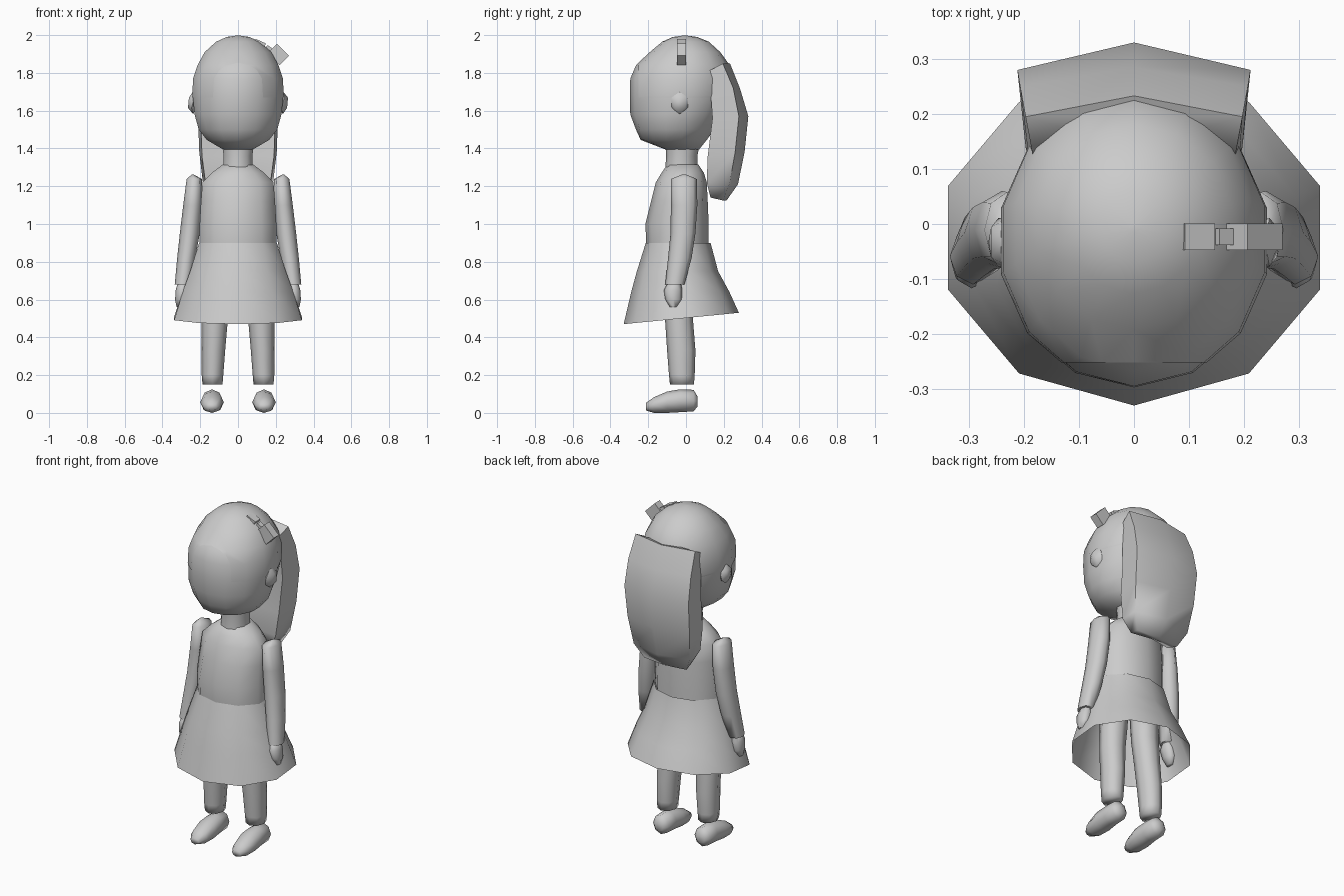
import bpy, bmesh, math
from mathutils import Matrix, Vector

if "Cube" in bpy.data.objects:
    bpy.data.objects.remove(bpy.data.objects["Cube"])

grey = bpy.data.materials.new("plain grey")
grey.use_nodes = True
COLOUR = (0.6, 0.6, 0.6, 1)
grey.diffuse_color = COLOUR
grey.node_tree.nodes["Principled BSDF"].inputs["Base Color"].default_value = COLOUR


def finish(bm, name, angle):
    bmesh.ops.recalc_face_normals(bm, faces=bm.faces)
    mesh = bpy.data.meshes.new(name)
    bm.to_mesh(mesh)
    bm.free()
    mesh.materials.append(grey)
    obj = bpy.data.objects.new(name, mesh)
    bpy.context.collection.objects.link(obj)
    bpy.ops.object.select_all(action='DESELECT')
    obj.select_set(True)
    bpy.context.view_layer.objects.active = obj
    if angle:
        bpy.ops.object.shade_smooth_by_angle(angle=math.radians(angle))
    return obj


def loft(name, rings, n=10, closed=True, tilt=0, angle=75):
    """Skin rings given as (z, x_min, x_max, y_front, y_back); tilt lifts the last ring's back."""
    bm = bmesh.new()
    peak = max(abs(math.sin(2 * math.pi * k / n)) for k in range(n))
    loops = []
    for i, (z, x0, x1, y0, y1) in enumerate(rings):
        slope = tilt if i == len(rings) - 1 else 0
        loop = []
        for k in range(n):
            a = 2 * math.pi * k / n
            x = (x0 + x1) / 2 + (x1 - x0) / 2 * math.sin(a) / peak
            y = (y0 + y1) / 2 - (y1 - y0) / 2 * math.cos(a)
            loop.append(bm.verts.new((x, y, z - slope * math.cos(a))))
        loops.append(loop)
    for a, b in zip(loops, loops[1:]):
        for k in range(n):
            bm.faces.new((a[k], a[(k + 1) % n], b[(k + 1) % n], b[k]))
    if closed:
        bm.faces.new(loops[0])
        bm.faces.new(loops[-1])
    return finish(bm, name, angle)


def centred(rows):
    return [(z, -x, x, y0, y1) for z, x, y0, y1 in rows]


def box(name, centre, size, tilt):
    bm = bmesh.new()
    bmesh.ops.create_cube(bm, size=1)
    bm.transform(Matrix.Translation(centre) @ Matrix.Rotation(math.radians(tilt), 4, 'Y')
                 @ Matrix.Diagonal((*size, 1)))
    finish(bm, name, 0)


# Head and neck
head = loft("head", centred([
    (1.395, 0.08, -0.11, 0.07), (1.445, 0.165, -0.24, 0.11), (1.50, 0.208, -0.265, 0.15),
    (1.58, 0.23, -0.295, 0.195), (1.68, 0.24, -0.297, 0.235), (1.77, 0.236, -0.295, 0.24),
    (1.84, 0.213, -0.265, 0.23), (1.91, 0.175, -0.19, 0.18), (1.965, 0.115, -0.125, 0.12),
    (1.99, 0.06, -0.07, 0.06), (1.998, 0.008, -0.015, 0.0)]), 14)
loft("neck", centred([(1.29, 0.078, -0.11, 0.06), (1.36, 0.076, -0.105, 0.06),
                      (1.43, 0.085, -0.11, 0.075)]))

# Thin cap of hair over the crown and the back of the head
bm = bmesh.new()
bm.from_mesh(head.data)
for normal in ((0, 0, 1), (0, 1, 0)):
    bmesh.ops.bisect_plane(bm, geom=bm.verts[:] + bm.edges[:] + bm.faces[:],
                           plane_co=(0, -0.25, 1.67), plane_no=normal, clear_inner=True)
for v in bm.verts:
    v.co.x *= 1.008
    v.co.y *= 1.008
finish(bm, "hair_cap", 75)

# Long hair hanging behind the head: a ridged slab, wide at the back
bm = bmesh.new()
hair_rows = [  # z front, z back, half width, y front, y side, y ridge
    (1.81, 1.85, 0.197, 0.12, 0.195, 0.233), (1.70, 1.72, 0.207, 0.13, 0.25, 0.285),
    (1.56, 1.57, 0.212, 0.14, 0.28, 0.33), (1.36, 1.38, 0.205, 0.115, 0.26, 0.31),
    (1.22, 1.21, 0.185, 0.11, 0.23, 0.275), (1.14, 1.125, 0.14, 0.13, 0.195, 0.215)]
loops = []
for zf, zb, w, yf, ys, yr in hair_rows:
    outline = [(-w * 0.93, yf, zf), (-w, ys, zb), (0, yr, zb), (w, ys, zb),
               (w * 0.93, yf, zf), (0, yf + 0.02, zf)]
    loops.append([bm.verts.new(p) for p in outline])
for a, b in zip(loops, loops[1:]):
    for k in range(len(a)):
        j = (k + 1) % len(a)
        bm.faces.new((a[k], a[j], b[j], b[k]))
bm.faces.new(loops[0])
bm.faces.new(loops[-1])
finish(bm, "long_hair", 80)

# Bow on the left of the crown
box("bow_outer_wing", (0.213, -0.023, 1.898), (0.09, 0.048, 0.072), 45)
box("bow_inner_wing", (0.113, -0.023, 1.952), (0.06, 0.048, 0.035), 24)
box("bow_knot", (0.16, -0.023, 1.926), (0.03, 0.03, 0.03), 33)

# Dress
loft("bodice", centred([(0.89, 0.203, -0.21, 0.12), (1.0, 0.203, -0.215, 0.12),
                        (1.12, 0.196, -0.185, 0.115), (1.22, 0.188, -0.16, 0.11),
                        (1.27, 0.14, -0.13, 0.095), (1.315, 0.08, -0.10, 0.065)]))
loft("skirt", centred([(0.90, 0.206, -0.213, 0.13), (0.75, 0.253, -0.26, 0.17),
                       (0.64, 0.293, -0.29, 0.23), (0.50, 0.338, -0.33, 0.28)]),
     closed=False, tilt=0.03)

# Paired parts, mirrored through the sign of x
for side, s in (("left", 1), ("right", -1)):
    def paired(rows):
        return [(z, s * a, s * b, y0, y1) for z, a, b, y0, y1 in rows]

    loft(side + "_arm", paired([
        (1.262, 0.235, 0.245, -0.02, 0.0), (1.238, 0.19, 0.272, -0.08, 0.058),
        (1.10, 0.19, 0.29, -0.08, 0.06), (0.95, 0.203, 0.308, -0.082, 0.05),
        (0.82, 0.225, 0.322, -0.095, 0.03), (0.68, 0.25, 0.335, -0.11, -0.008)]), 8)
    loft(side + "_hand", paired([
        (0.70, 0.265, 0.315, -0.09, -0.03), (0.65, 0.26, 0.33, -0.117, -0.02),
        (0.60, 0.275, 0.333, -0.11, -0.022), (0.56, 0.295, 0.325, -0.09, -0.045)]), 8)
    loft(side + "_leg", paired([
        (0.86, 0.02, 0.18, -0.12, 0.04), (0.62, 0.035, 0.188, -0.115, 0.035),
        (0.48, 0.055, 0.192, -0.11, 0.038), (0.33, 0.068, 0.192, -0.1, 0.05),
        (0.20, 0.078, 0.192, -0.09, 0.046), (0.15, 0.082, 0.188, -0.085, 0.042)]), 8, angle=95)

    # Shoe: lofted upright from heel to toe, then laid along the ground
    shoe = loft(side + "_shoe", paired([
        (-0.062, 0.11, 0.165, 0.035, 0.085), (-0.04, 0.085, 0.19, 0.008, 0.122),
        (0.03, 0.083, 0.192, 0.004, 0.125), (0.10, 0.075, 0.2, 0.0, 0.113),
        (0.17, 0.085, 0.192, 0.0, 0.083), (0.213, 0.11, 0.165, 0.013, 0.052)]), 8)
    shoe.data.transform(Matrix.Rotation(math.radians(90), 4, 'X'))

    # Ear
    bm = bmesh.new()
    bmesh.ops.create_icosphere(bm, subdivisions=1, radius=1)
    bm.transform(Matrix.Translation(Vector((s * 0.238, -0.033, 1.642)))
                 @ Matrix.Diagonal((0.03, 0.052, 0.06, 1)))
    finish(bm, side + "_ear", 60)
